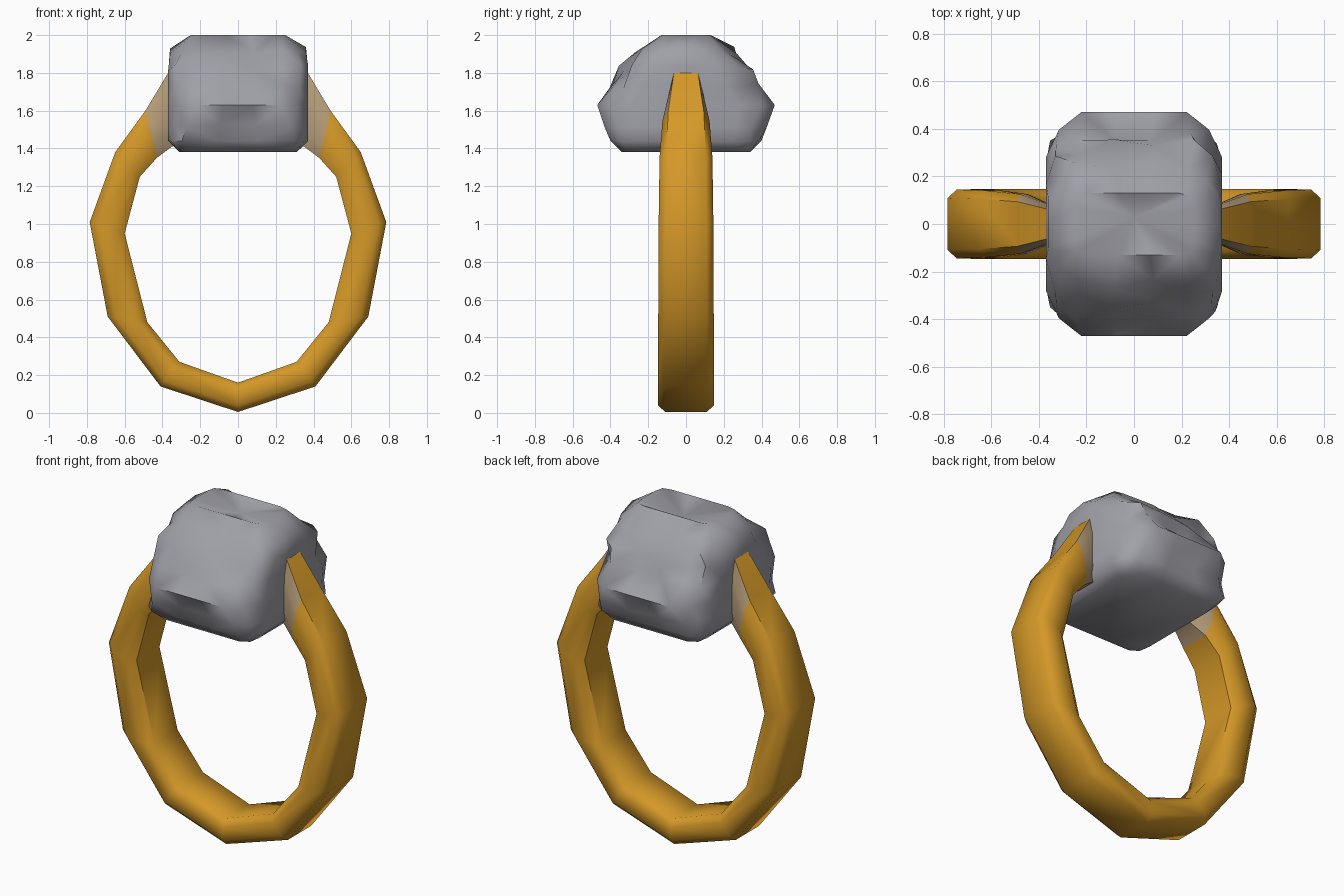
import bpy, bmesh, math, random
from mathutils import Vector

if "Cube" in bpy.data.objects:
    bpy.data.objects.remove(bpy.data.objects["Cube"])

random.seed(11)


def material(name, rgb):
    m = bpy.data.materials.new(name)
    m.diffuse_color = (*rgb, 1)
    m.use_nodes = True
    m.node_tree.nodes["Principled BSDF"].inputs["Base Color"].default_value = m.diffuse_color
    return m


GOLD = material("gold", (0.66, 0.315, 0.021))
PALE = material("pale gold", (0.46, 0.33, 0.19))
GREY = material("stone grey", (0.35, 0.35, 0.39))


def finish(bm, name, mats, angle):
    bmesh.ops.recalc_face_normals(bm, faces=bm.faces)
    mesh = bpy.data.meshes.new(name)
    bm.to_mesh(mesh)
    bm.free()
    ob = bpy.data.objects.new(name, mesh)
    bpy.context.collection.objects.link(ob)
    for m in mats:
        mesh.materials.append(m)
    bpy.ops.object.select_all(action='DESELECT')
    ob.select_set(True)
    bpy.context.view_layer.objects.active = ob
    bpy.ops.object.shade_smooth_by_angle(angle=math.radians(angle))
    return ob


def loft(bm, rings):
    n = len(rings[0])
    faces = []
    for a, b in zip(rings, rings[1:]):
        for i in range(n):
            j = (i + 1) % n
            faces.append((i, bm.faces.new((a[i], a[j], b[j], b[i]))))
    return faces


# Band: outer x, outer z, inner x, inner z, half width, from bottom to stone
half = [(0, 0.005, 0, 0.16, 0.147), (0.41, 0.14, 0.31, 0.27, 0.147),
        (0.69, 0.51, 0.48, 0.48, 0.147), (0.785, 1.01, 0.60, 0.95, 0.145),
        (0.65, 1.38, 0.52, 1.25, 0.14), (0.49, 1.60, 0.43, 1.35, 0.125),
        (0.37, 1.80, 0.35, 1.41, 0.085), (0.29, 1.87, 0.25, 1.44, 0.05)]
stations = [(-a, b, -c, d, w) for a, b, c, d, w in half[:0:-1]] + half
section = [(0, -.75), (0, .75), (.22, 1), (.75, 1), (1, .75),
           (1, -.75), (.75, -1), (.22, -1)]
bm = bmesh.new()
rings = []
for ox, oz, ix, iz, w in stations:
    o, i = Vector((ox, 0, oz)), Vector((ix, 0, iz))
    rings.append([bm.verts.new(o.lerp(i, t) + Vector((0, w * y, 0)))
                  for t, y in section])
for side, f in loft(bm, rings):  # pale flanks beside the stone, gold outer face
    c = f.calc_center_median()
    f.material_index = int(c.z > 1.36 and abs(c.x) < 0.48 and side != 0)
for r in (rings[0], rings[-1]):
    bm.faces.new(r)
finish(bm, "ring_band", [GOLD, PALE], 50)

# Stone: z, half x, half y, corner fraction in x and y, dent depth
layers = [(1.38, .31, .34, .80, .70, 0), (1.44, .37, .40, .80, .65, .01),
          (1.52, .37, .43, .74, .62, .02), (1.63, .37, .47, .60, .60, 0),
          (1.73, .37, .405, .66, .55, .045), (1.82, .37, .355, .68, .50, .06),
          (1.92, .36, .27, .70, .45, .045), (2.0, .25, .13, .75, .5, 0)]
bm = bmesh.new()
rings = []
for z, hx, hy, fx, fy, dent in layers:
    cx, cy = hx * fx, hy * fy
    mx, my = (hx + cx) / 2 + .02, (hy + cy) / 2 + .02
    quarter = [(hx, 0), (hx, cy), (mx, my), (cx, hy), (cx * .35, hy)]
    pts = quarter + [(-x, y) for x, y in quarter[::-1]]
    pts += [(x, -y) for x, y in pts[::-1] if y]
    ring = []
    for x, y in pts:
        # uneven dents, inward only, the end faces stay flat
        k = 1 - random.choice((0, .4, 1)) * dent * 3
        kx = 1 if abs(x) == hx else (1 + k) / 2
        dz = (random.random() - .5) * dent
        ring.append(bm.verts.new((x * kx, y * k, z + dz)))
    rings.append(ring)
loft(bm, rings)
bm.faces.new(rings[0])
# slightly hollow crown
mid = bm.verts.new((0, .03, 1.945))
top = rings[-1]
for i in range(len(top)):
    bm.faces.new((top[i], top[(i + 1) % len(top)], mid))
bmesh.ops.triangulate(bm, faces=[f for f in bm.faces if len(f.verts) == 4])
finish(bm, "set_stone", [GREY], 60)
